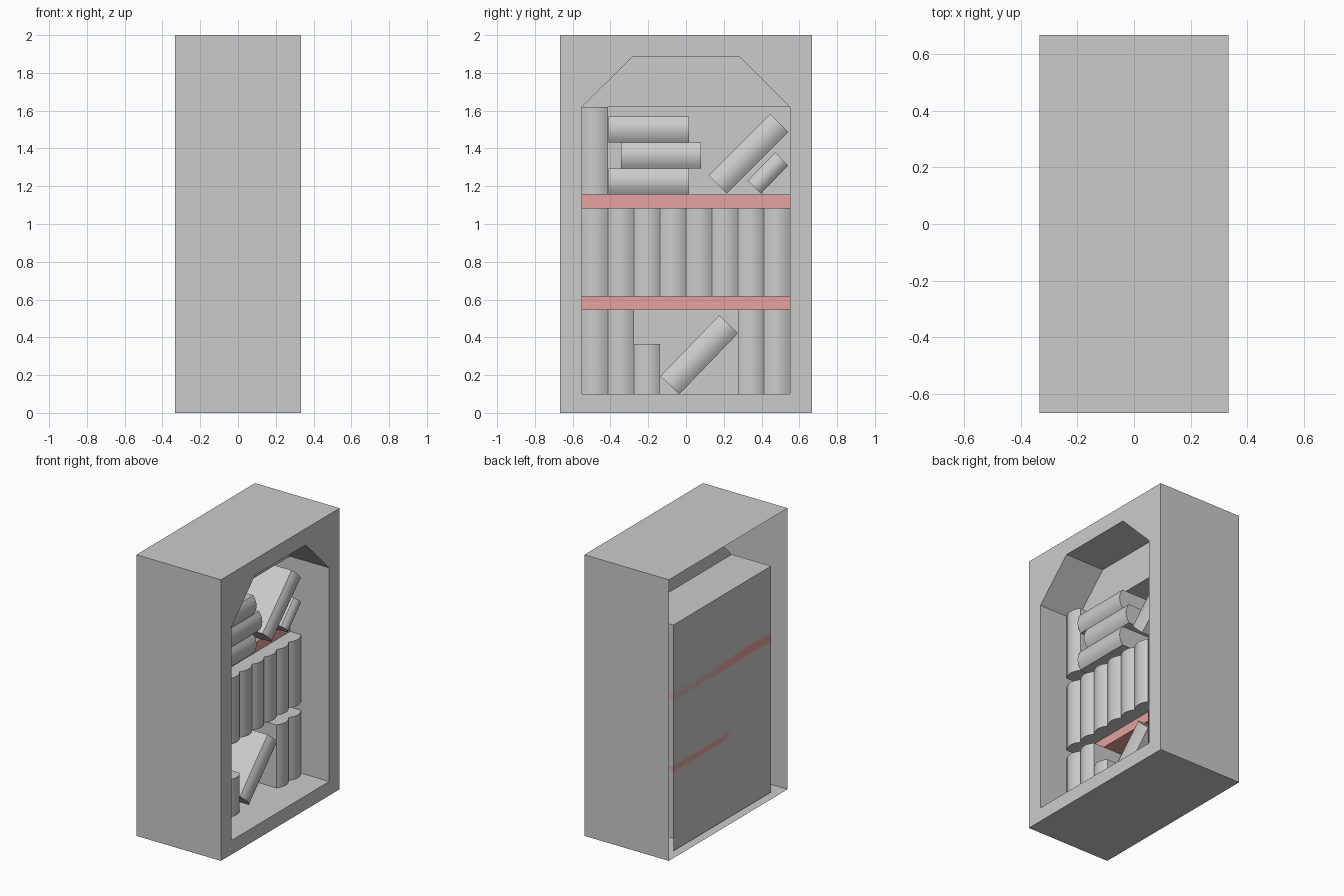
import bpy, bmesh, math
from mathutils import Vector

if "Cube" in bpy.data.objects:
    bpy.data.objects.remove(bpy.data.objects["Cube"])

FRONT, OPEN_BACK = 0.333, -0.333
ARCH_X, BACK_X = 0.025, -0.285
SPINE_X, BULGE = 0.11, 0.025


def make_object(name, bm, mat=None):
    bmesh.ops.remove_doubles(bm, verts=bm.verts, dist=1e-5)
    mesh = bpy.data.meshes.new(name)
    bm.to_mesh(mesh)
    bm.free()
    obj = bpy.data.objects.new(name, mesh)
    bpy.context.collection.objects.link(obj)
    if mat:
        mesh.materials.append(mat)
    return obj


def face(bm, pts):
    bm.faces.new([bm.verts.new(p) for p in pts])


def flat(pts, x):
    return [(x, y, z) for y, z in pts]


def strip(bm, a, b, x0, x1):
    # wall running back from the edge a-b
    face(bm, [(x0, *a), (x0, *b), (x1, *b), (x1, *a)])


# Cabinet: outer shell with open back, and front frame
outer = [(-0.667, 0), (0.667, 0), (0.667, 2), (-0.667, 2)]
hole = [(-0.55, 0.1), (0.55, 0.1), (0.55, 1.62), (0.285, 1.885), (-0.285, 1.885), (-0.55, 1.62)]
A, B, C, D = outer
bm = bmesh.new()
for i in range(4):
    strip(bm, outer[(i + 1) % 4], outer[i], FRONT, OPEN_BACK)
for ring in ([A, B, hole[1], hole[0]], [B, C, hole[3], hole[2], hole[1]],
             [C, D, hole[4], hole[3]], [D, A, hole[0], hole[5], hole[4]]):
    face(bm, flat(ring, FRONT))
make_object("cabinet_shell", bm)

# Niche: arch is shallow, the compartments behind it are deep
bm = bmesh.new()
for i in range(6):
    strip(bm, hole[i], hole[(i + 1) % 6], FRONT, ARCH_X if i in (2, 3, 4) else BACK_X)
face(bm, flat(hole[2:], ARCH_X))
strip(bm, hole[2], hole[5], ARCH_X, BACK_X)
make_object("niche_lining", bm)

bm = bmesh.new()
face(bm, flat([(-0.55, 0.012), (0.55, 0.012), (0.55, 1.62), (-0.55, 1.62)], BACK_X))
make_object("back_panel", bm)

# Shelves
red = bpy.data.materials.new("shelf_red")
red.diffuse_color = (0.8, 0.36, 0.34, 1)
red.use_nodes = True
red.node_tree.nodes["Principled BSDF"].inputs["Base Color"].default_value = red.diffuse_color
for name, z0, z1 in (("lower_shelf", 0.548, 0.615), ("upper_shelf", 1.085, 1.155)):
    bm = bmesh.new()
    bmesh.ops.create_cube(bm, size=1)
    for v in bm.verts:
        v.co = ((ARCH_X + BACK_X) / 2 + v.co.x * (ARCH_X - BACK_X), v.co.y * 1.1,
                (z0 + z1) / 2 + v.co.z * (z1 - z0))
    make_object(name, bm, red)


def book(name, y, z, thick, length, angle=90):
    # block with rounded spine; angle is the spine's direction in the y-z plane
    a = math.radians(angle)
    along = Vector((0, math.cos(a), math.sin(a)))
    across = Vector((0, math.sin(a), -math.cos(a)))
    n = 8
    prof = [(BACK_X + 0.003, -0.5), (BACK_X + 0.003, 0.5)]
    for i in range(n + 1):
        t = 0.5 - i / n
        prof.append((SPINE_X + BULGE * (1 - 4 * t * t), t))
    bm = bmesh.new()
    base = Vector((0, y, z)) - along * length / 2
    f = bm.faces.new([bm.verts.new(base + Vector((x, 0, 0)) + across * t * thick) for x, t in prof])
    ext = bmesh.ops.extrude_face_region(bm, geom=[f])
    top = [v for v in ext["geom"] if isinstance(v, bmesh.types.BMVert)]
    bmesh.ops.translate(bm, verts=top, vec=along * length)
    bmesh.ops.recalc_face_normals(bm, faces=bm.faces)
    obj = make_object(name, bm)
    bpy.ops.object.select_all(action='DESELECT')
    obj.select_set(True)
    bpy.context.view_layer.objects.active = obj
    bpy.ops.object.shade_smooth_by_angle(angle=math.radians(30))


def upright(name, slot, z0, z1):
    w = 1.1 / 8
    book(name, -0.55 + w * (slot + 0.5), (z0 + z1) / 2, w, z1 - z0)


# Lower row
for s in (0, 1, 6, 7):
    upright(f"lower_book_{s}", s, 0.1, 0.548)
upright("lower_short_book", 2, 0.1, 0.365)
book("lower_leaning_book", 0.07, 0.308, 0.138, 0.448, 46)

# Full middle row
for s in range(8):
    upright(f"middle_book_{s}", s, 0.615, 1.085)

# Top row: upright book, flat pile, leaning books
upright("top_upright_book", 0, 1.155, 1.62)
for i, y in enumerate((-0.197, -0.132, -0.197)):
    book(f"pile_book_{i}", y, 1.225 + 0.138 * i, 0.138, 0.425, 0)
book("top_leaning_book", 0.331, 1.372, 0.135, 0.462, 45)
book("top_small_leaning_book", 0.434, 1.27, 0.098, 0.208, 46)
